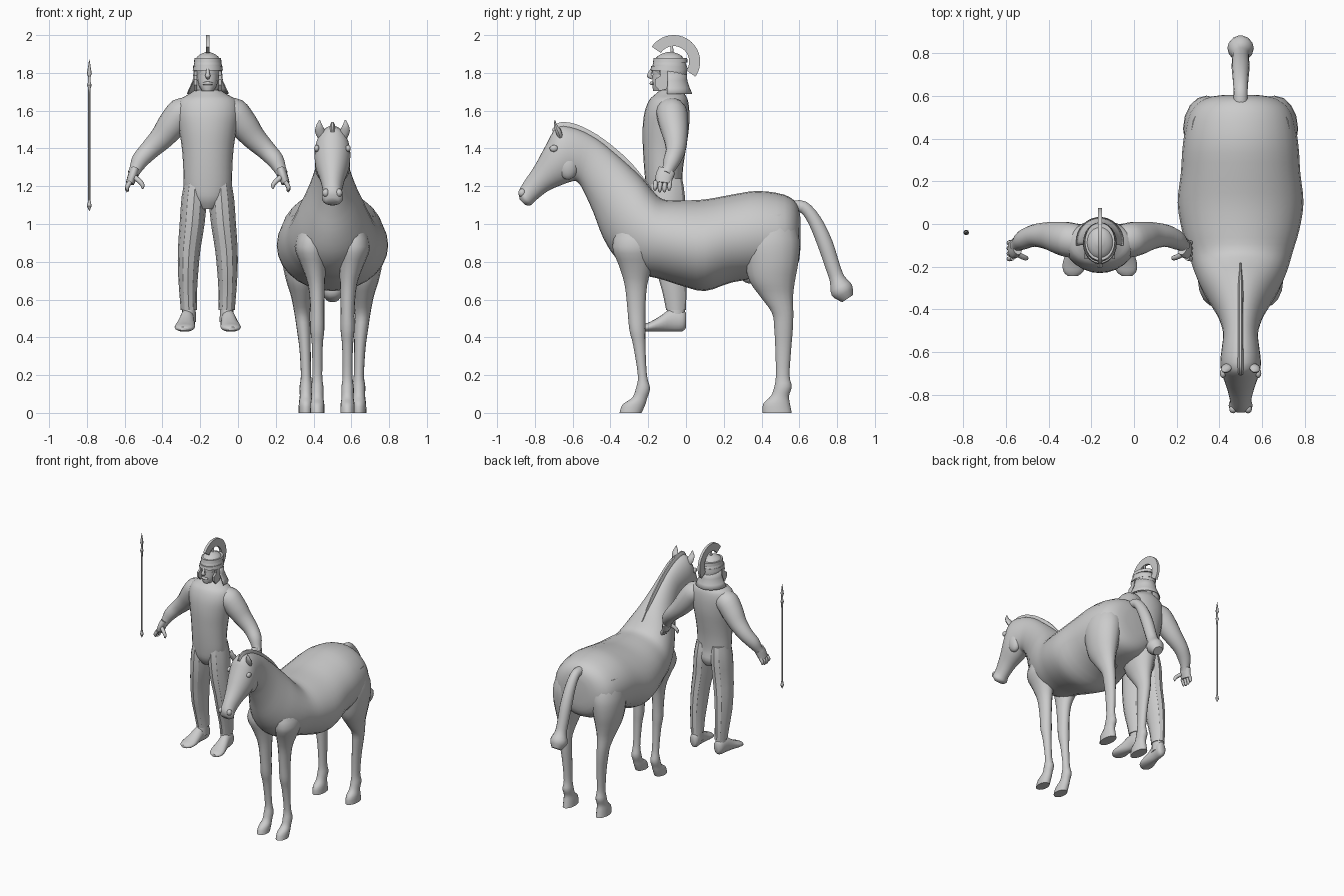
import bpy, bmesh, math
from mathutils import Vector as V

MX, HX = -0.16, 0.50          # centre lines of the standing figure and the horse


def finish(name, bm, angle=50):
    bmesh.ops.recalc_face_normals(bm, faces=bm.faces)
    me = bpy.data.meshes.new(name)
    bm.to_mesh(me)
    bm.free()
    ob = bpy.data.objects.new(name, me)
    bpy.context.collection.objects.link(ob)
    bpy.ops.object.select_all(action='DESELECT')
    ob.select_set(True)
    bpy.context.view_layer.objects.active = ob
    bpy.ops.object.shade_smooth_by_angle(angle=math.radians(angle))
    return ob


def spline(a, b, c, d, t):
    return 0.5 * (2 * b + (c - a) * t + (2 * a - 5 * b + 4 * c - d) * t * t + (3 * b - a - 3 * c + d) * t ** 3)


def loft(name, rings, sides=20, sub=3, angle=50):
    """Skin elliptical rings (centre, half axis u, half axis v), splined between."""
    r, out, n = rings, [], len(rings)
    for i in range(n - 1):
        q = [r[max(i - 1, 0)], r[i], r[i + 1], r[min(i + 2, n - 1)]]
        for s in range(sub):
            out.append([spline(*(k[j] for k in q), s / sub) for j in range(3)])
    out.append(r[-1])
    bm = bmesh.new()
    loops = [[bm.verts.new(c + u * math.cos(2 * math.pi * k / sides) + v * math.sin(2 * math.pi * k / sides))
              for k in range(sides)] for c, u, v in out]
    for a, b in zip(loops, loops[1:]):
        for k in range(sides):
            bm.faces.new((a[k], a[(k + 1) % sides], b[(k + 1) % sides], b[k]))
    bm.faces.new(loops[0])
    bm.faces.new(loops[-1])
    return finish(name, bm, angle)


def side_loft(name, rows, x, **kw):      # rows: top y,z  bottom y,z  half width
    rings = [(V((x, (a + c) / 2, (b + d) / 2)), V((w, 0, 0)), V((0, (a - c) / 2, (b - d) / 2)))
             for a, b, c, d, w in rows]
    return loft(name, rings, **kw)


def up_loft(name, rows, x, s=1, **kw):   # rows: z, x offset, half width, front y, back y
    rings = [(V((x + s * o, (f + b) / 2, z)), V((w, 0, 0)), V((0, (b - f) / 2, 0))) for z, o, w, f, b in rows]
    return loft(name, rings, **kw)


def tube(name, pts, x=0, s=1, flat=1, **kw):   # pts: x offset, y, z, radius
    p = [V((x + s * a, b, c)) for a, b, c, _ in pts]
    rings = []
    for i, q in enumerate(pts):
        t = (p[min(i + 1, len(p) - 1)] - p[max(i - 1, 0)]).normalized()
        ref = V((0, 1, 0)) if abs(t.y) < 0.8 else V((0, 0, 1))
        u = t.cross(ref).normalized()
        rings.append((p[i], u * q[3], t.cross(u) * q[3] * flat))
    return loft(name, rings, **kw)


def ball(name, c, r):
    bm = bmesh.new()
    bmesh.ops.create_uvsphere(bm, u_segments=20, v_segments=12, radius=1)
    for v in bm.verts:
        v.co = V(c) + V((v.co.x * r[0], v.co.y * r[1], v.co.z * r[2]))
    return finish(name, bm)


# ---- horse: trunk, neck and head in one skin
side_loft("horse_body", [
    (.605, 1.04, .605, .86, .08), (.585, 1.11, .59, .78, .17), (.52, 1.155, .53, .73, .24),
    (.38, 1.175, .38, .71, .27), (.24, 1.155, .24, .69, .28), (.10, 1.13, .10, .645, .295),
    (-.03, 1.125, -.03, .675, .275), (-.12, 1.13, -.14, .71, .245), (-.17, 1.17, -.26, .74, .22),
    (-.22, 1.23, -.37, .82, .185), (-.28, 1.29, -.44, .93, .145), (-.37, 1.37, -.49, 1.06, .105),
    (-.47, 1.45, -.55, 1.19, .082), (-.58, 1.505, -.58, 1.225, .088), (-.68, 1.515, -.605, 1.225, .095),
    (-.735, 1.43, -.65, 1.21, .09), (-.80, 1.31, -.73, 1.175, .065), (-.86, 1.22, -.795, 1.125, .05),
    (-.885, 1.17, -.82, 1.10, .056), (-.88, 1.13, -.85, 1.10, .035)], HX, sides=28)

# mane ridge and forelock
side_loft("mane", [
    (-.18, 1.19, -.20, 1.15, .006), (-.28, 1.315, -.32, 1.25, .014), (-.37, 1.40, -.41, 1.33, .014),
    (-.47, 1.475, -.50, 1.40, .014), (-.58, 1.53, -.59, 1.45, .014), (-.67, 1.54, -.66, 1.46, .016),
    (-.71, 1.50, -.69, 1.45, .012)], HX, sides=10)

# tail with tuft
tube("tail", [(0, .55, 1.09, .035), (0, .62, 1.09, .033), (0, .68, 1.02, .037), (0, .735, .90, .042),
              (0, .775, .78, .040), (0, .80, .71, .042), (0, .825, .65, .062), (0, .855, .605, .035)], HX, sides=14)

for s in (-1, 1):
    # legs
    up_loft("front_leg", [
        (1.0, .10, .07, -.36, -.12), (.88, .115, .085, -.39, -.14), (.78, .10, .065, -.355, -.175),
        (.68, .085, .045, -.325, -.205), (.55, .08, .037, -.31, -.215), (.44, .08, .037, -.30, -.215),
        (.36, .08, .029, -.28, -.215), (.20, .08, .026, -.255, -.207), (.13, .08, .033, -.265, -.19),
        (.08, .08, .032, -.285, -.205), (.045, .08, .037, -.335, -.215), (.0, .08, .038, -.352, -.235)],
        HX, s, sides=16)
    up_loft("rear_leg", [
        (1.05, .13, .10, .32, .56), (.92, .155, .112, .29, .60), (.80, .165, .10, .31, .595),
        (.70, .165, .08, .335, .577), (.62, .163, .057, .39, .567), (.53, .16, .042, .455, .568),
        (.45, .153, .037, .467, .566), (.34, .145, .030, .473, .557), (.20, .14, .027, .476, .548),
        (.14, .14, .034, .468, .56), (.09, .14, .033, .45, .545), (.05, .14, .038, .41, .55),
        (.0, .14, .040, .405, .56)], HX, s, sides=16)
    # ears, eyes, nostrils, cheek
    tube("horse_ear", [(.052, -.66, 1.45, .02), (.066, -.675, 1.49, .026), (.07, -.69, 1.52, .017),
                       (.068, -.695, 1.55, .003)], HX, s, flat=.6, sides=10)
    ball("horse_eye", (HX + s * .083, -.70, 1.40), (.014, .022, .018))
    ball("nostril", (HX + s * .035, -.868, 1.165), (.018, .02, .022))
    ball("horse_cheek", (HX + s * .055, -.625, 1.31), (.038, .055, .075))
ball("horse_groin", (HX, .34, .725), (.05, .05, .04))

# ---- standing figure: torso and neck
up_loft("torso", [
    (1.71, 0, .065, -.135, -.025), (1.685, 0, .105, -.165, -.005), (1.655, 0, .15, -.195, .01),
    (1.59, 0, .165, -.22, .018), (1.50, 0, .152, -.23, .015), (1.40, 0, .137, -.228, .0),
    (1.30, 0, .130, -.222, -.015), (1.20, 0, .127, -.212, -.02), (1.13, 0, .11, -.20, -.01),
    (1.08, 0, .06, -.17, -.03)], MX, sides=24)
tube("neck", [(0, -.07, 1.64, .06), (0, -.085, 1.78, .055)], MX, sides=16)

for s in (-1, 1):
    # trousers with few sides, then shoes
    up_loft("trouser_leg", [
        (1.24, .065, .055, -.19, -.02), (1.14, .072, .067, -.20, -.005), (1.0, .083, .066, -.195, -.01),
        (.87, .098, .060, -.175, -.005), (.75, .104, .054, -.155, .0), (.64, .104, .047, -.125, .002),
        (.545, .10, .043, -.105, .0)], MX, s, sides=12, sub=2, angle=28)
    up_loft("ankle", [(.56, .10, .036, -.10, -.005), (.48, .10, .037, -.105, -.005)], MX, s, sides=14)
    rows = [(.0, .53, .45, .022), (-.02, .545, .432, .036), (-.08, .55, .43, .038), (-.14, .51, .43, .047),
            (-.19, .482, .43, .054), (-.225, .468, .43, .045), (-.245, .455, .435, .022)]
    loft("foot", [(V((MX + s * (.10 - y * .11), y, (t + b) / 2)), V((w, 0, 0)), V((0, 0, (t - b) / 2)))
                  for y, t, b, w in rows], sides=16)
    # arm and hand
    tube("arm", [(.07, -.09, 1.60, .075), (.14, -.075, 1.585, .082), (.19, -.065, 1.525, .077),
                 (.245, -.055, 1.455, .064), (.31, -.055, 1.39, .052), (.36, -.075, 1.335, .045),
                 (.385, -.095, 1.285, .032), (.395, -.105, 1.265, .03)], MX, s, sides=18)
    tube("palm", [(.388, -.10, 1.285, .025), (.40, -.115, 1.25, .025), (.412, -.12, 1.215, .022)],
         MX, s, flat=1.9, sides=14)
    for k in range(4):
        y = -.16 + k * .025
        tip = 1.165 + abs(k - 1.5) * .008
        tube("finger", [(.41, y, 1.225, .012), (.425, y - .003, 1.20, .012), (.427, y - .004, tip + .012, .01),
                        (.424, y - .004, tip, .005)], MX, s, sides=8)
    tube("thumb", [(.39, -.14, 1.25, .014), (.36, -.155, 1.225, .013), (.345, -.16, 1.205, .011),
                   (.345, -.162, 1.187, .005)], MX, s, sides=8)

# ---- head
ball("head", (MX, -.095, 1.80), (.062, .082, .10))
up_loft("jaw", [(1.79, 0, .055, -.178, -.06), (1.74, 0, .05, -.18, -.07), (1.705, 0, .032, -.175, -.09)], MX, sides=14)
tube("nose", [(0, -.175, 1.83, .007), (0, -.19, 1.80, .010), (0, -.195, 1.785, .014), (0, -.178, 1.772, .009)],
     MX, sides=10)
tube("mouth", [(-.025, -.172, 1.743, .006), (0, -.183, 1.745, .010), (.025, -.172, 1.743, .006)], MX, sides=8)

# ---- helmet: cap, brow bands
up_loft("helmet_cap", [
    (1.79, 0, .074, -.165, .005), (1.83, 0, .076, -.178, .005), (1.87, 0, .066, -.165, -.01),
    (1.895, 0, .045, -.14, -.03), (1.91, 0, .012, -.10, -.07)], MX, sides=24)
for z, w, f in ((1.825, .080, -.188), (1.868, .073, -.175)):
    up_loft("brow_band", [(z - .012, 0, w, f, .008), (z + .012, 0, w - .003, f + .004, .006)], MX, sides=24, sub=1)

# neck guard: a flared skirt round the back
bm = bmesh.new()
loops = []
for z, rx, ry in ((1.81, .075, .088), (1.76, .080, .092), (1.72, .098, .105), (1.69, .112, .118)):
    loops.append([bm.verts.new((MX + rx * math.cos(a), -.085 + ry * math.sin(a), z))
                  for a in [math.radians(-8 + 196 * k / 20) for k in range(21)]])
for a, b in zip(loops, loops[1:]):
    for k in range(20):
        bm.faces.new((a[k], a[k + 1], b[k + 1], b[k]))
finish("neck_guard", bm).modifiers.new("thickness", 'SOLIDIFY').thickness = .006


def plate(name, outline, x, half):       # flat side-view outline given thickness in x
    bm = bmesh.new()
    f = bm.faces.new([bm.verts.new((x - half, y, z)) for y, z in outline])
    g = bmesh.ops.extrude_face_region(bm, geom=[f])
    bmesh.ops.translate(bm, vec=(2 * half, 0, 0), verts=[v for v in g['geom'] if isinstance(v, bmesh.types.BMVert)])
    return finish(name, bm, 30)


# cheek guards
for s in (-1, 1):
    plate("cheek_guard", [(-.075, 1.81), (-.14, 1.81), (-.135, 1.785), (-.165, 1.765), (-.165, 1.735),
                          (-.14, 1.705), (-.10, 1.715), (-.075, 1.75)], MX + s * .065, .007)

# crest arc and its stem
arc = [math.radians(-35 + 181 * k / 24) for k in range(25)]
plate("crest", [(-.065 + .14 * math.cos(a), 1.86 + .14 * math.sin(a)) for a in arc] +
      [(-.065 + .082 * math.cos(a), 1.86 + .082 * math.sin(a)) for a in reversed(arc)], MX, .009)
tube("crest_stem", [(0, -.075, 1.90, .009), (0, -.075, 1.95, .007)], MX, sides=10)

# ---- spear: shaft, blade and butt
SX, SY = -.787, -.04


def spin(name, rows, flat=1):            # rows: z, radius
    up_loft(name, [(z, 0, r, SY - r * flat, SY + r * flat) for z, r in rows], SX, sides=10, sub=1, angle=35)


spin("spear_shaft", [(1.10, .006), (1.72, .006)])
spin("spear_socket", [(1.69, .007), (1.72, .007), (1.735, .012), (1.75, .007), (1.79, .007)])
spin("spear_blade", [(1.77, .003), (1.795, .013), (1.82, .009), (1.87, .001)], .7)
spin("spear_butt", [(1.07, .001), (1.095, .013), (1.11, .009), (1.13, .006)])
